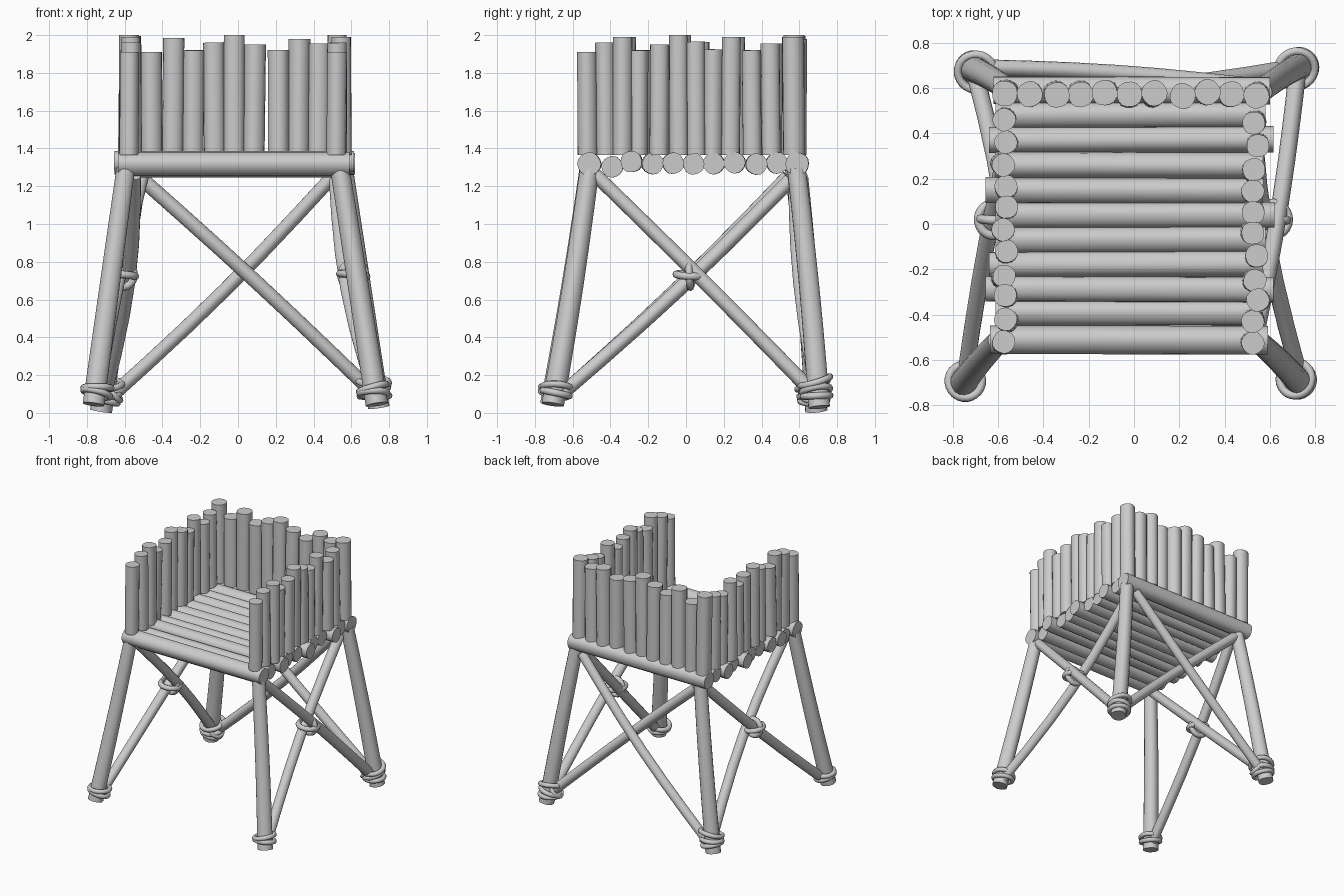
import bpy, bmesh, math, random
from mathutils import Vector, Matrix

if "Cube" in bpy.data.objects:
    bpy.data.objects.remove(bpy.data.objects["Cube"])

random.seed(4)
SIDES = 16


def log(name, p0, p1, r0, r1=None, bow=(0, 0, 0), segs=1):
    """Slightly irregular tapered log with flat ends, optionally bowed."""
    p0, p1, bow = Vector(p0), Vector(p1), Vector(bow)
    r1 = r0 if r1 is None else r1
    q = (p1 - p0).to_track_quat('Z', 'Y')
    phase = random.uniform(0, 6.28)
    bm = bmesh.new()
    rings = []
    for i in range(segs + 1):
        t = i / segs
        c = p0.lerp(p1, t) + bow * math.sin(math.pi * t)
        ring = []
        for k in range(SIDES):
            a = 2 * math.pi * k / SIDES
            r = (r0 + (r1 - r0) * t) * (1 + 0.025 * math.cos(4 * a + phase))
            ring.append(bm.verts.new(c + q @ Vector((r * math.cos(a), r * math.sin(a), 0))))
        rings.append(ring)
    for lo, hi in zip(rings, rings[1:]):
        for k in range(SIDES):
            n = (k + 1) % SIDES
            bm.faces.new((lo[k], lo[n], hi[n], hi[k]))
    bm.faces.new(rings[0][::-1])
    bm.faces.new(rings[-1])
    me = bpy.data.meshes.new(name)
    bm.to_mesh(me)
    bm.free()
    me.shade_smooth()
    me.set_sharp_from_angle(angle=math.radians(40))
    ob = bpy.data.objects.new(name, me)
    bpy.context.collection.objects.link(ob)
    return ob


def rope(name, loc, axis, major, minor=0.018, stretch=(1, 1, 1)):
    """Rope loop around the given axis."""
    rot = Vector(axis).to_track_quat('Z', 'Y').to_euler()
    bpy.ops.mesh.primitive_torus_add(location=loc, rotation=rot, major_radius=major,
                                     minor_radius=minor, major_segments=24, minor_segments=8)
    ob = bpy.context.object
    ob.name = name
    ob.scale = stretch
    bpy.ops.object.shade_smooth()


# Deck logs: y, z, left end, right end
deck = [(-.51, 1.318, -.635, .59), (-.39, 1.303, -.61, .57), (-.285, 1.33, -.655, .615),
        (-.18, 1.32, -.64, .57), (-.07, 1.322, -.61, .58), (.04, 1.318, -.61, .62),
        (.15, 1.32, -.655, .57), (.26, 1.325, -.61, .57), (.37, 1.317, -.64, .615),
        (.48, 1.323, -.61, .58), (.59, 1.318, -.62, .6)]
for i, (y, z, xa, xb) in enumerate(deck):
    r = .062 if i in (0, 10) else .057
    log(f"deck_log_{i}", (xa, y, z), (xb, y + random.uniform(-.006, .006), z), r)


def post(name, x, y, top, r):
    j = lambda: random.uniform(-.008, .008)
    log(name, (x + j(), y + j(), 1.365), (x, y, top), r)


# Back wall posts
back = [(-.57, 1.995), (-.46, 1.91), (-.34, 1.985), (-.235, 1.92), (-.13, 1.96), (-.02, 2.0),
        (.09, 1.95), (.215, 1.92), (.325, 1.98), (.43, 1.955), (.54, 1.99)]
for i, (x, t) in enumerate(back):
    post(f"back_post_{i}", x, .57 + random.uniform(-.012, .012), t, .057)

# Side wall posts
tops = [1.91, 1.96, 1.99, 1.92, 1.95, 2.0, 1.965, 1.925, 1.99, 1.92, 1.955]
right_y = [-.525, -.43, -.335, -.25, -.14, -.04, .05, .145, .24, .345, .445]
left_y = [-.52, -.42, -.315, -.23, -.12, -.025, .075, .165, .26, .36, .46]
for i, t in enumerate(tops):
    post(f"right_post_{i}", .535 + random.uniform(-.012, .012), right_y[i], t, .051)
    post(f"left_post_{i}", -.57 + random.uniform(-.008, .008), left_y[i], t, .051)

# Legs: top and bottom
legs = {"front_left_leg": ((-.595, -.515, 1.29), (-.765, -.715, .045)),
        "front_right_leg": ((.54, -.51, 1.29), (.735, -.705, .045)),
        "back_left_leg": ((-.53, .575, 1.29), (-.725, .69, .01)),
        "back_right_leg": ((.56, .585, 1.29), (.745, .705, .03))}
for name, (a, b) in legs.items():
    log(name, b, a, .058, .05, bow=(0, .008, 0), segs=6)

# Side cross braces
log("left_brace_a", (-.745, -.67, .09), (-.51, .54, 1.25), .036, .038, (-.015, .02, -.01), 6)
log("left_brace_b", (-.70, .66, .12), (-.55, -.48, 1.26), .038, .036, (.045, 0, .01), 6)
log("right_brace_a", (.73, -.67, .09), (.52, .55, 1.23), .036, .038, (-.045, .02, -.01), 6)
log("right_brace_b", (.72, .66, .12), (.54, -.48, 1.26), .038, .036, (.015, 0, .01), 6)

# Back cross braces
log("back_brace_a", (-.68, .69, .08), (.50, .61, 1.25), .036, .036, (.015, .015, -.02), 6)
log("back_brace_b", (.70, .69, .12), (-.50, .58, 1.23), .036, .038, (0, -.03, .015), 6)

# Knots where the side braces cross
for side, x in (("left", -.615), ("right", .61)):
    rope(f"{side}_knot_level", (x, .02, .73), (.1, .05, 1), .072, .02)
    rope(f"{side}_knot_upright", (x, .02, .73), (.05, 1, .05), .065, .02)

# Lashings at the feet
for name, (a, b) in legs.items():
    a, b = Vector(a), Vector(b)
    d = (a - b).normalized()
    inward = Vector((-b.x, -b.y, 0)).normalized() * .012
    base = name.replace("leg", "lashing")
    rope(base + "_0", b + d * .06 + inward, d + Vector((.12, .05, 0)), .072)
    rope(base + "_1", b + d * .09 + inward, d - Vector((.12, .08, 0)), .074)
    if "back" in name:
        sx = 1 if b.x > 0 else -1
        rope(base + "_2", b + d * .14 + inward, d + Vector((.25 * sx, -.2, 0)), .082)
        rope(base + "_3", b + d * .08 + Vector((-sx * .055, -.02, .02)), (-sx, -.2, .8), .055, .016)
